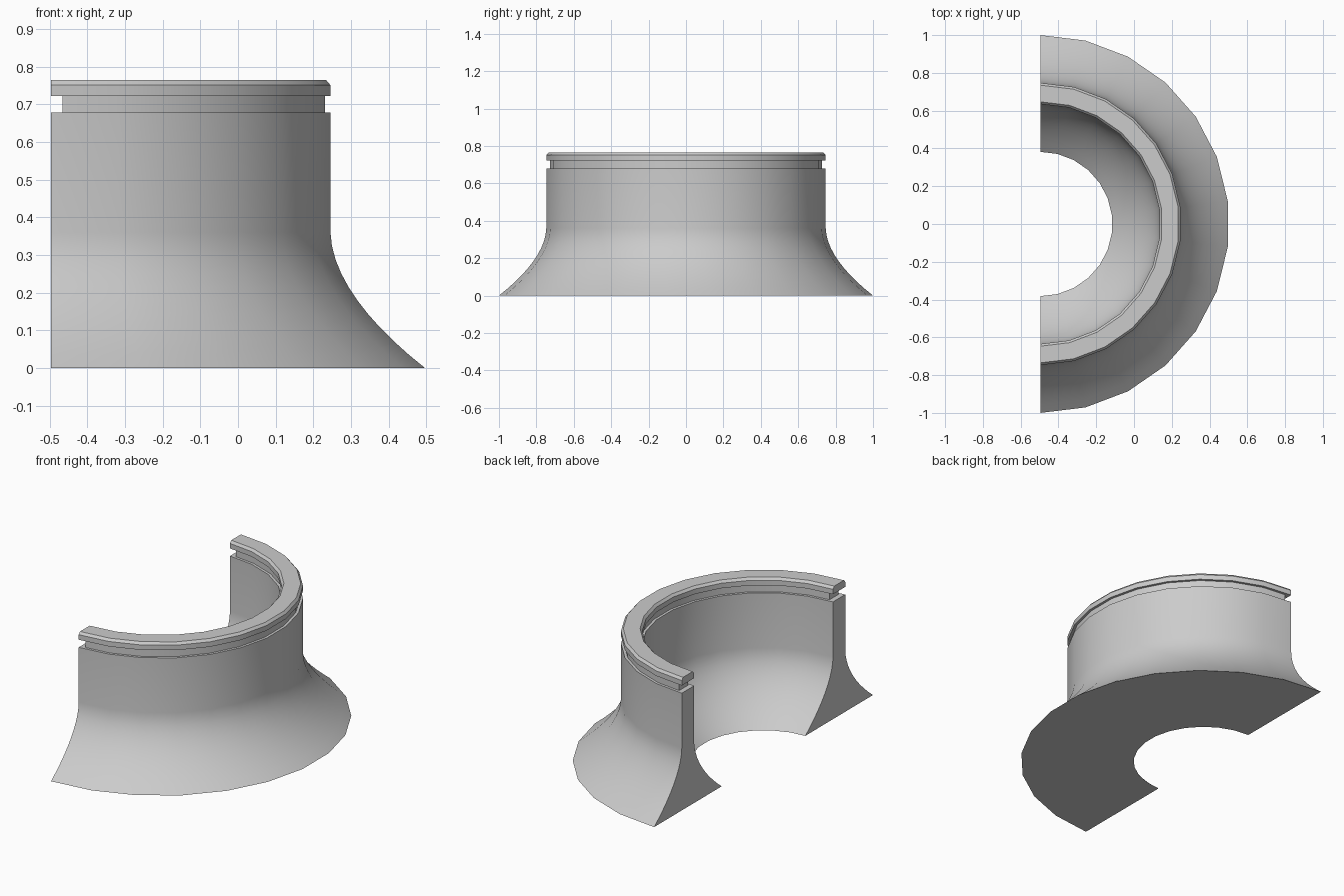
import bpy, bmesh
from math import sin, cos, pi

if "Cube" in bpy.data.objects:
    bpy.data.objects.remove(bpy.data.objects["Cube"])

SEGS = 13            # facets over the half turn
MID_R = 0.691        # radius of the wall's centre line
AXIS_X = -0.496
SLOT = 0.03          # how far the neck is set back at both cut ends
WALL, NECK = 0.056, 0.041

# Cross-section, symmetric about the wall centre: (half width, height, set back)
levels = []
for i in range(11):  # flared foot
    t = i / 10
    levels.append((WALL + 0.253 * (1 - t) ** 1.82, 0.36 * t, False))
levels += [(WALL, 0.678, False),                            # wall
           (NECK, 0.678, True), (NECK, 0.722, True),        # recessed neck
           (WALL, 0.722, False), (WALL, 0.751, False),      # rim
           (WALL - 0.012, 0.765, False)]                    # rim chamfer

bm = bmesh.new()


def ring_point(radius, height, step):
    a = -pi / 2 + pi * step / SEGS
    return bm.verts.new((AXIS_X + radius * cos(a), radius * sin(a), height))


# Sections around the half turn; the neck stops a little short of each end
sections = []
for k in range(SEGS + 1):
    section = []
    for half, z, inset in levels:
        pair = []
        for r in (MID_R + half, MID_R - half):
            v = ring_point(r, z, k)
            if inset and k in (0, SEGS):
                v.co.x += SLOT
                v.co.y *= 1 - SLOT * sin(pi / SEGS / 2) / r
            pair.append(v)
        section.append(pair)
    sections.append(section)

# Outer and inner skins, underside and top
for a, b in zip(sections, sections[1:]):
    for side in (0, 1):
        for i in range(len(levels) - 1):
            bm.faces.new((a[i][side], b[i][side], b[i + 1][side], a[i + 1][side]))
    for i in (0, -1):
        bm.faces.new((a[i][0], b[i][0], b[i][1], a[i][1]))

# Cut ends, including the ledges of the neck slot
for s in (sections[0], sections[-1]):
    for p, q in zip(s, s[1:]):
        bm.faces.new((p[0], q[0], q[1], p[1]))

bmesh.ops.recalc_face_normals(bm, faces=bm.faces)
mesh = bpy.data.meshes.new("half_round_flared_collar")
bm.to_mesh(mesh)
bm.free()
obj = bpy.data.objects.new("half_round_flared_collar", mesh)
bpy.context.collection.objects.link(obj)
bpy.context.view_layer.objects.active = obj
obj.select_set(True)
bpy.ops.object.shade_smooth_by_angle(angle=0.52)
